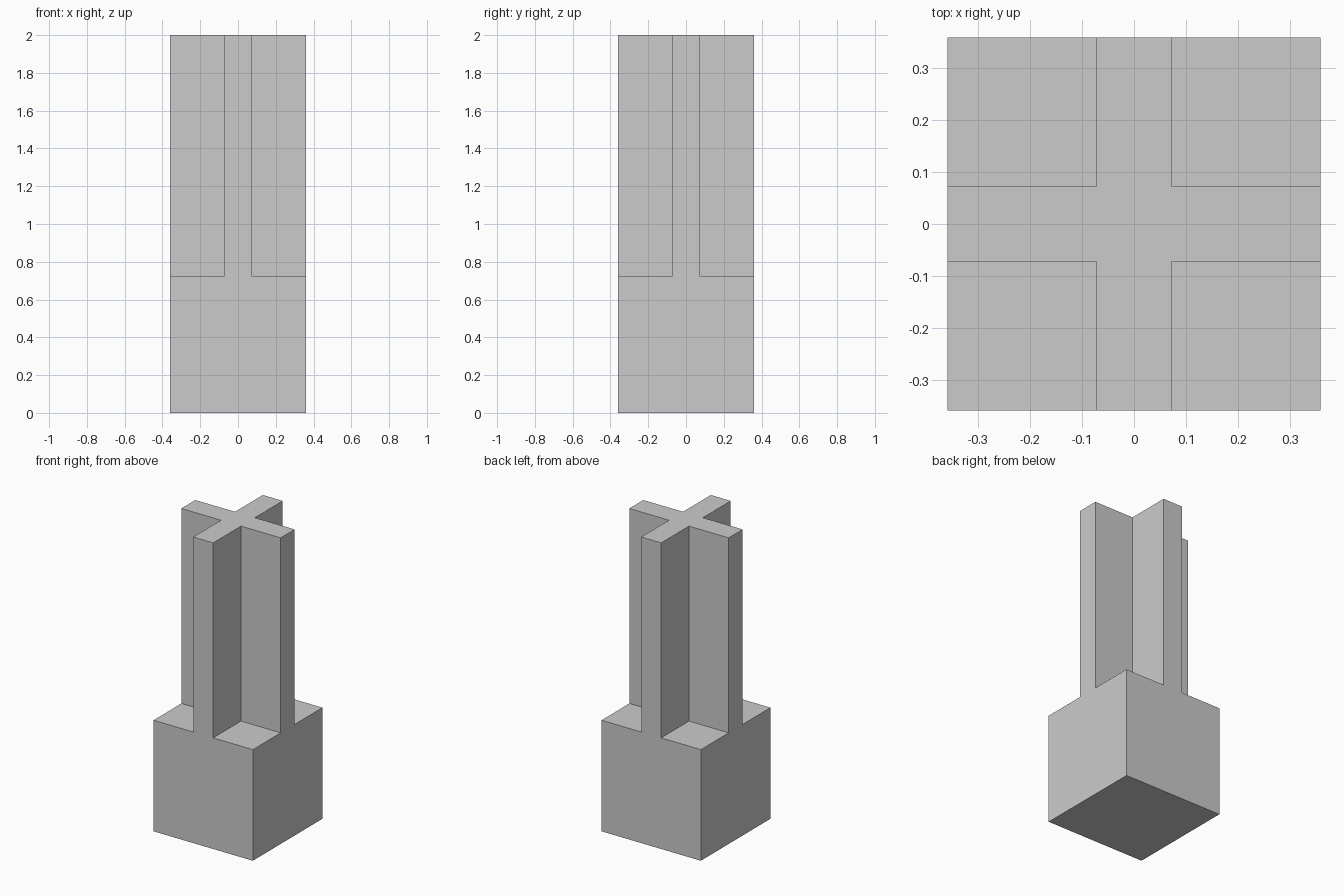
import bpy
import bmesh
import math

if "Cube" in bpy.data.objects:
    bpy.data.objects.remove(bpy.data.objects["Cube"])

HALF = 0.359      # half width of the block and of the cross
FIN = 0.072       # half thickness of each fin
BASE_TOP = 0.726  # height of the square block
TOP = 2.0         # overall height


def extrude_up(bm, faces, distance):
    """Extrude a face region upward and return its new cap faces."""
    geom = bmesh.ops.extrude_face_region(bm, geom=faces)["geom"]
    verts = [g for g in geom if isinstance(g, bmesh.types.BMVert)]
    bmesh.ops.translate(bm, vec=(0, 0, distance), verts=verts)
    return [g for g in geom if isinstance(g, bmesh.types.BMFace)]


bm = bmesh.new()

# Square plan divided into 3 x 3 cells: corners and a central cross
steps = (-HALF, -FIN, FIN, HALF)
grid = [[bm.verts.new((x, y, 0)) for x in steps] for y in steps]
plan = [bm.faces.new((grid[j][i], grid[j][i + 1], grid[j + 1][i + 1], grid[j + 1][i]))
        for j in range(3) for i in range(3)]

# Square block
caps = extrude_up(bm, plan, BASE_TOP)

# Cross-shaped column rising flush with the block sides
cross = []
for f in caps:
    c = f.calc_center_median()
    if min(abs(c.x), abs(c.y)) < FIN:
        cross.append(f)
extrude_up(bm, cross, TOP - BASE_TOP)
leftover = [f for f in cross if f.is_valid]
if leftover:
    bmesh.ops.delete(bm, geom=leftover, context='FACES')

# Merge coplanar cells and make normals face outward
bmesh.ops.recalc_face_normals(bm, faces=bm.faces[:])
bmesh.ops.dissolve_limit(bm, angle_limit=math.radians(1),
                         verts=bm.verts[:], edges=bm.edges[:])

mesh = bpy.data.meshes.new("cross_pillar")
bm.to_mesh(mesh)
bm.free()
bpy.context.collection.objects.link(bpy.data.objects.new("cross_pillar", mesh))
